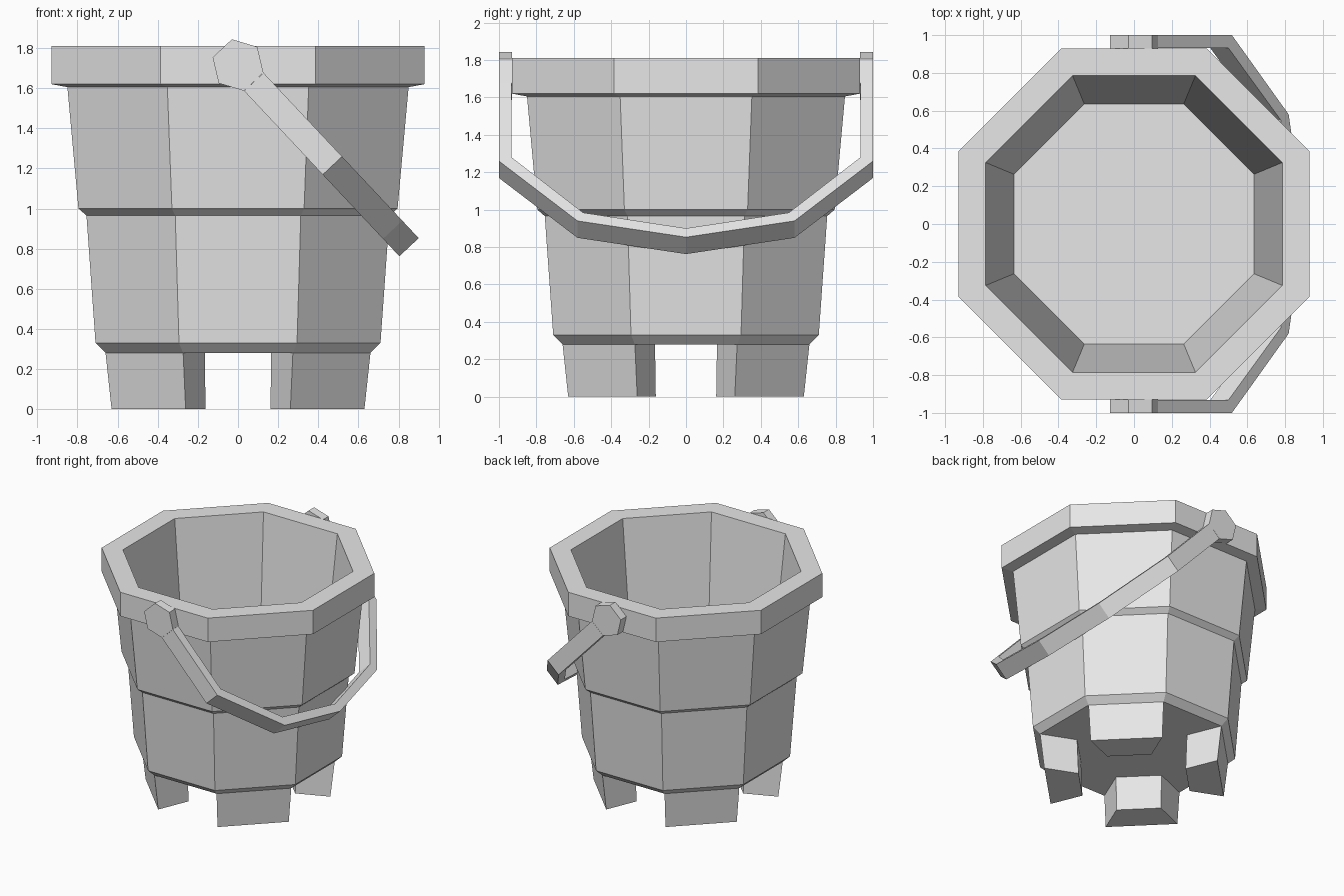
import bpy, bmesh, math
from mathutils import Vector

if "Cube" in bpy.data.objects:
    bpy.data.objects.remove(bpy.data.objects["Cube"], do_unlink=True)

grey = bpy.data.materials.new("light_grey")
grey.use_nodes = True
GREY = (0.8, 0.8, 0.8, 1)
grey.diffuse_color = GREY
grey.node_tree.nodes["Principled BSDF"].inputs["Base Color"].default_value = GREY


def make_object(name, bm):
    bmesh.ops.recalc_face_normals(bm, faces=bm.faces)
    mesh = bpy.data.meshes.new(name)
    bm.to_mesh(mesh)
    bm.free()
    mesh.materials.append(grey)
    obj = bpy.data.objects.new(name, mesh)
    bpy.context.collection.objects.link(obj)


def loft(bm, rings):
    """Skin a list of point rings and cap both ends."""
    loops = [[bm.verts.new(p) for p in ring] for ring in rings]
    for a, b in zip(loops, loops[1:]):
        for i in range(len(a)):
            j = (i + 1) % len(a)
            bm.faces.new((a[i], a[j], b[j], b[i]))
    bm.faces.new(loops[0])
    bm.faces.new(loops[-1])


def corner(apothem, z, k):
    """Corner k of an octagon whose flat sides face the axes."""
    angle = math.radians(22.5 + 45 * k)
    r = apothem / math.cos(math.radians(22.5))
    return Vector((r * math.cos(angle), r * math.sin(angle), z))


# Bucket: stepped outer wall, thick rim, inner wall and floor
profile = [(0.66, 0.28), (0.71, 0.33), (0.755, 0.965), (0.795, 1.0),
           (0.85, 1.605), (0.93, 1.62), (0.93, 1.81), (0.785, 1.81),
           (0.635, 0.33)]
bm = bmesh.new()
loft(bm, [[corner(a, z, k) for k in range(8)] for a, z in profile])
make_object("bucket", bm)

# Legs: one wedge under each diagonal side
sides = {"back_left": 0, "back_right": 2, "front_right": 4, "front_left": 6}
for name, k in sides.items():
    bm = bmesh.new()
    loft(bm, [[corner(outer, z, k), corner(outer, z, k + 1),
               corner(inner, z, k + 1), corner(inner, z, k)]
              for outer, inner, z in ((0.63, 0.39, 0), (0.66, 0.40, 0.28))])
    make_object(name + "_leg", bm)

# Handle frame: u runs down along the arm, v across its width
tilt = math.radians(46.8)
pivot = Vector((0, 0, 1.715))
along = Vector((math.cos(tilt), 0, -math.sin(tilt)))
across = Vector((math.sin(tilt), 0, math.cos(tilt)))
HALF = 0.066


def on_handle(u, v, y):
    return pivot + along * u + across * v + Vector((0, y, 0))


# Handle: bent bar given as outer u, y and inner u, y
half_path = [(0.115, 1.0, 0.115, 0.932), (0.687, 1.0, 0.66, 0.932),
             (1.126, 0.58, 1.065, 0.55)]
path = half_path + [(1.245, 0, 1.18, 0)]
path += [(uo, -yo, ui, -yi) for uo, yo, ui, yi in reversed(half_path)]
bm = bmesh.new()
loft(bm, [[on_handle(uo, HALF, yo), on_handle(uo, -HALF, yo),
           on_handle(ui, -HALF, yi), on_handle(ui, HALF, yi)]
          for uo, yo, ui, yi in path])
make_object("handle", bm)

# Pivots: hexagonal ends of the handle against the rim
for name, s in (("front_pivot", -1), ("back_pivot", 1)):
    bm = bmesh.new()
    loft(bm, [[on_handle(2 * HALF * math.cos(math.radians(30 + 60 * k)),
                         2 * HALF * math.sin(math.radians(30 + 60 * k)), s * y)
               for k in range(6)] for y in (0.93, 1.0)])
    make_object(name, bm)
